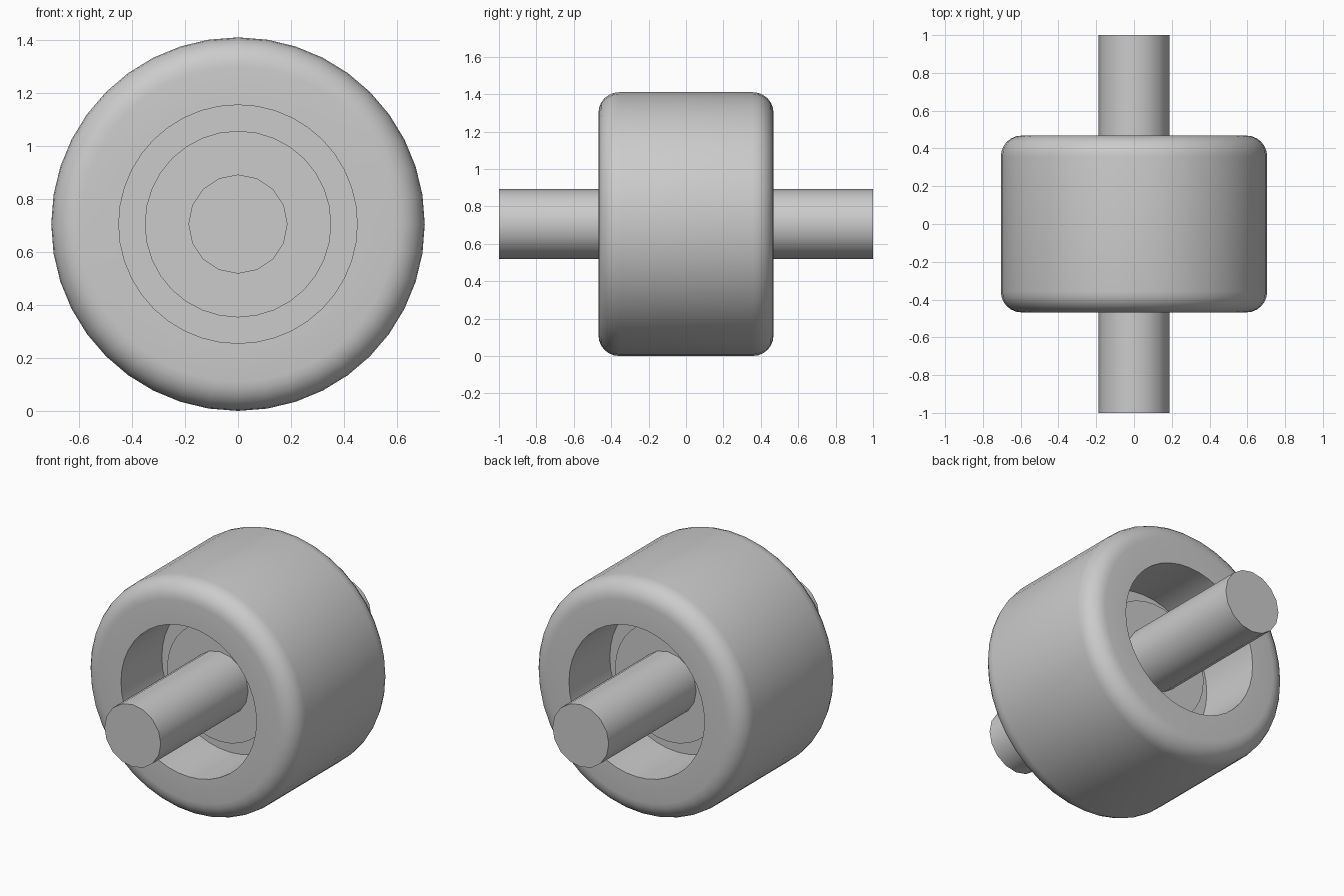
import bpy, bmesh, math
from mathutils import Matrix, Vector

cube = bpy.data.objects.get("Cube")
if cube:
    bpy.data.objects.remove(cube)

AXIS_Z = 0.705
grey = bpy.data.materials.new("plain grey")
grey.use_nodes = True
grey.diffuse_color = (0.6, 0.6, 0.6, 1)
grey.node_tree.nodes["Principled BSDF"].inputs["Base Color"].default_value = (0.6, 0.6, 0.6, 1)


def finish(name, bm, angle):
    bmesh.ops.recalc_face_normals(bm, faces=bm.faces)
    mesh = bpy.data.meshes.new(name)
    bm.to_mesh(mesh)
    bm.free()
    mesh.materials.append(grey)
    obj = bpy.data.objects.new(name, mesh)
    bpy.context.collection.objects.link(obj)
    obj.location.z = AXIS_Z
    bpy.ops.object.select_all(action='DESELECT')
    obj.select_set(True)
    bpy.context.view_layer.objects.active = obj
    bpy.ops.object.shade_smooth_by_angle(angle=math.radians(angle))
    return obj


def cylinder(name, radius, half_length, sides):
    """Capped cylinder lying along y."""
    bm = bmesh.new()
    bmesh.ops.create_cone(bm, cap_ends=True, segments=sides, radius1=radius,
                          radius2=radius, depth=2 * half_length,
                          matrix=Matrix.Rotation(math.pi / 2, 4, 'X'))
    return finish(name, bm, 30)


def ring(name, outer, inner, half_width, rounding, sides, steps=6):
    """Closed ring around y with rounded outer rims."""
    arc = [math.pi / 2 * i / steps for i in range(steps + 1)]
    rim = [(outer - rounding + rounding * math.sin(a),
            half_width - rounding + rounding * math.cos(a)) for a in arc]
    profile = [(inner, half_width)] + rim
    profile += [(r, -y) for r, y in reversed(profile)]
    bm = bmesh.new()
    verts = [bm.verts.new((0, y, r)) for r, y in profile]
    edges = [bm.edges.new((v, verts[i - 1])) for i, v in enumerate(verts)]
    bmesh.ops.spin(bm, geom=verts + edges, cent=Vector(), axis=(0, 1, 0),
                   angle=2 * math.pi, steps=sides, use_merge=True)
    bmesh.ops.remove_doubles(bm, verts=bm.verts, dist=1e-5)
    return finish(name, bm, 30)


# Wheel body with its recessed web and raised hub
ring("wheel_rim", 0.705, 0.45, 0.468, 0.11, 40)
cylinder("wheel_web", 0.452, 0.08, 40)
cylinder("hub", 0.352, 0.17, 32)

# Axle through the hub
cylinder("axle", 0.187, 1.0, 16)
